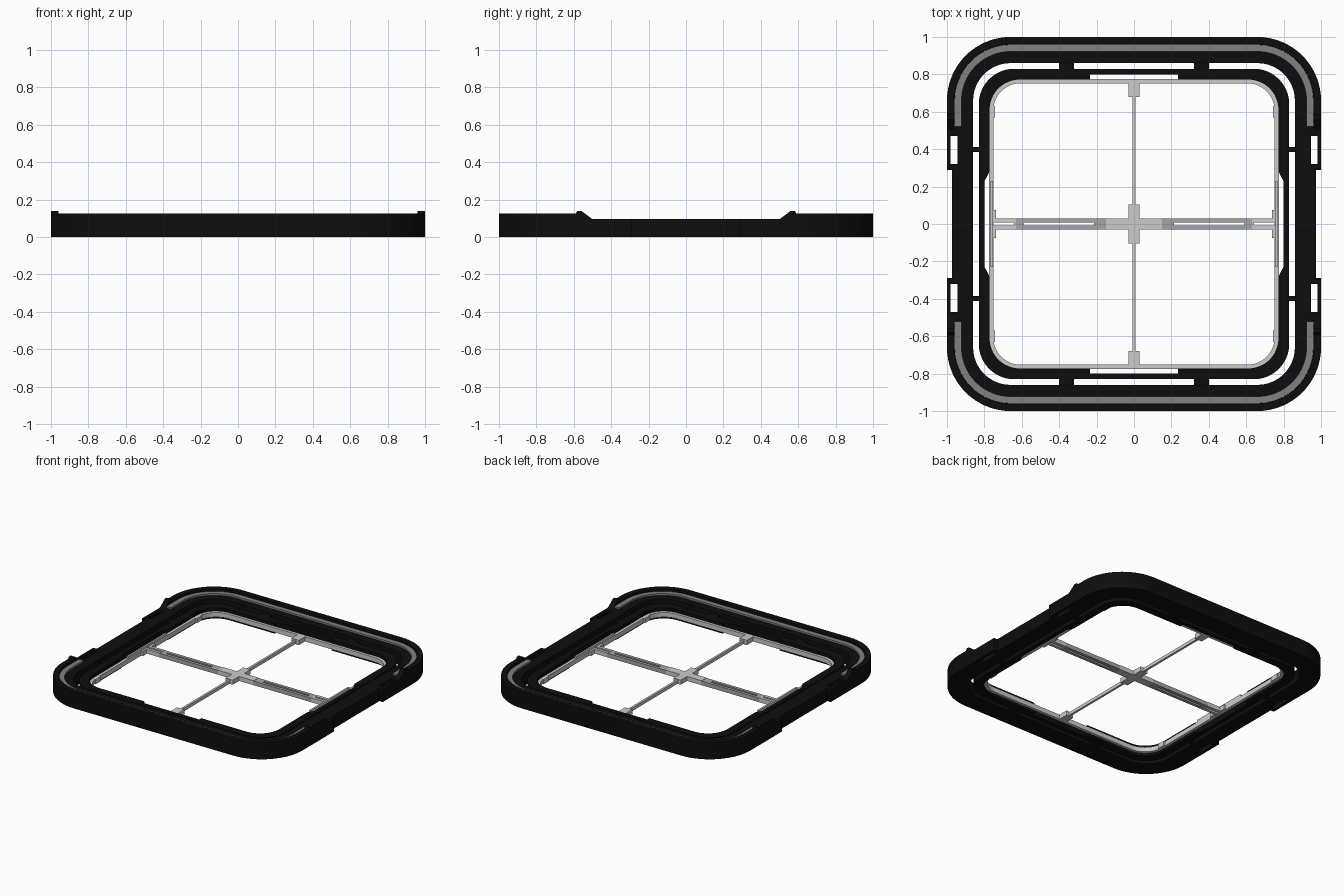
import bpy, bmesh, math

if "Cube" in bpy.data.objects:
    bpy.data.objects.remove(bpy.data.objects["Cube"])


def material(name, v):
    m = bpy.data.materials.new(name)
    m.diffuse_color = (v, v, v, 1)
    m.use_nodes = True
    m.node_tree.nodes["Principled BSDF"].inputs["Base Color"].default_value = m.diffuse_color
    return m


BLACK = material("black plastic", 0.004)
LIGHT = material("light grey", 0.6)
MID = material("mid grey", 0.38)
SEAL = material("seal grey", 0.22)
SIGNS = [(1, 1), (-1, 1), (-1, -1), (1, -1)]


def finish(bm, name, mat):
    bmesh.ops.remove_doubles(bm, verts=bm.verts, dist=1e-5)
    bmesh.ops.recalc_face_normals(bm, faces=bm.faces)
    me = bpy.data.meshes.new(name)
    bm.to_mesh(me)
    bm.free()
    me.materials.append(mat)
    ob = bpy.data.objects.new(name, me)
    bpy.context.collection.objects.link(ob)
    bpy.ops.object.select_all(action='DESELECT')
    ob.select_set(True)
    bpy.context.view_layer.objects.active = ob
    bpy.ops.object.shade_smooth_by_angle(angle=math.radians(30))
    return ob


def quarter_path(a, r, xe, ye, n=16):
    """From the side, round one corner, to the back."""
    arc = [(a - r + r * math.cos(t), a - r + r * math.sin(t))
           for t in (i * math.pi / 2 / n for i in range(n + 1))]
    return [(a, ye)] + arc + [(xe, a)]


def ring(name, mat, outer, inner, z0, z1, xe=0, ye=(0, 0)):
    """Rounded square band; xe / ye leave openings at the middle of the edges."""
    bm = bmesh.new()
    po = quarter_path(*outer, xe, ye[0])
    pi = quarter_path(*inner, xe, ye[1])
    for sx, sy in SIGNS:
        secs = [[bm.verts.new((p[0] * sx, p[1] * sy, z)) for p, z in
                 ((o, z0), (o, z1), (i, z1), (i, z0))] for o, i in zip(po, pi)]
        for s, t in zip(secs, secs[1:]):
            for k in range(4):
                bm.faces.new((s[k], s[(k + 1) % 4], t[(k + 1) % 4], t[k]))
        if ye[0]:
            bm.faces.new(secs[0])
        if xe:
            bm.faces.new(secs[-1])
    return finish(bm, name, mat)


def blocks(name, mat, boxes, signs=SIGNS):
    """Boxes given as x0, x1, y0, y1, z0, z1, repeated by mirroring."""
    bm = bmesh.new()
    for sx, sy in signs:
        for x0, x1, y0, y1, z0, z1 in boxes:
            vs = bmesh.ops.create_cube(bm, size=1)["verts"]
            for v in vs:
                v.co = ((x0 if v.co.x < 0 else x1) * sx,
                        (y0 if v.co.y < 0 else y1) * sy,
                        z0 if v.co.z < 0 else z1)
    # keep separate boxes apart: no doubles share corners except where they touch
    return finish(bm, name, mat)


# outer frame base: two U-shaped ends joined by straight sides
ring("outer_frame_end", BLACK, (1, .34), (.86, .2), 0, .095, 0, (.47, .47))
blocks("outer_frame_side", BLACK, [(.86, .972, -.3, .3, 0, .095)], [(1, 1), (-1, 1)])
# slotted latch loops at the side
blocks("latch_loop_inner", BLACK, [(.86, .945, .3, .47, 0, .095)])
blocks("latch_loop_outer", BLACK, [(.98, 1, .29, .47, 0, .095)])
blocks("latch_loop_end", BLACK, [(.945, .98, .29, .322, 0, .095)])
# raised lip and seal strip
ring("outer_lip", BLACK, (1, .34), (.96, .3), .09, .125, 0, (.555, .555))
ring("seal_strip", SEAL, (.959, .299), (.922, .262), .09, .108, 0, (.52, .52))

# ramped ends of the lip
bm = bmesh.new()
profile = [(.49, .09), (.5, .095), (.56, .14), (.58, .14), (.59, .125), (.59, .09)]
for sx, sy in SIGNS:
    a = [bm.verts.new((.96 * sx, y * sy, z)) for y, z in profile]
    b = [bm.verts.new((1.0 * sx, y * sy, z)) for y, z in profile]
    bm.faces.new(a)
    bm.faces.new(b)
    for k in range(6):
        j = (k + 1) % 6
        bm.faces.new((a[k], a[j], b[j], b[k]))
finish(bm, "lip_ramp", BLACK)

# inner ring, its thick corners and the bridges over the gap
ring("inner_ring", BLACK, (.83, .19), (.798, .17), 0, .08)
ring("inner_ring_corner", BLACK, (.799, .171), (.772, .16), 0, .08, .235, (.23, .28))
blocks("bridge_front_back", BLACK, [(.32, .4, .825, .865, 0, .08)])
blocks("bridge_side", BLACK, [(.825, .865, .385, .413, 0, .08)])

# light window frame
ring("window_frame", LIGHT, (.775, .16), (.752, .145), .02, .055)
blocks("window_frame_thickening", LIGHT, [(.738, .76, .03, .075, .02, .055),
                                          (.742, .76, .57, .63, .02, .055)])
blocks("window_frame_tab", LIGHT, [(.753, .766, -.23, .23, .05, .072)],
       [(1, 1), (-1, 1)])

# thin bar with wide ends, and the centre cross
blocks("thin_bar", LIGHT, [(-.008, .008, .1, .69, .026, .05)], [(1, 1), (1, -1)])
blocks("thin_bar_end", LIGHT, [(-.03, .03, .68, .765, .02, .056)], [(1, 1), (1, -1)])
blocks("centre_cross_long", LIGHT, [(-.03, .03, -.105, .105, .022, .056)], [(1, 1)])
blocks("centre_cross_wide", LIGHT, [(-.15, .15, -.03, .03, .022, .0555)], [(1, 1)])

# slotted wide bar: mid grey rails, light slotted ends
blocks("slotted_bar_rail", MID, [(.145, .63, .008, .03, .022, .053)])
blocks("slotted_bar_block", MID, [(.145, .215, -.008, .008, .022, .053),
                                  (.59, .63, -.008, .008, .022, .053)],
       [(1, 1), (-1, 1)])
blocks("bar_end_rail", LIGHT, [(.63, .765, .008, .03, .022, .055)])
blocks("bar_end_block", LIGHT, [(.63, .642, -.008, .008, .022, .055)],
       [(1, 1), (-1, 1)])
